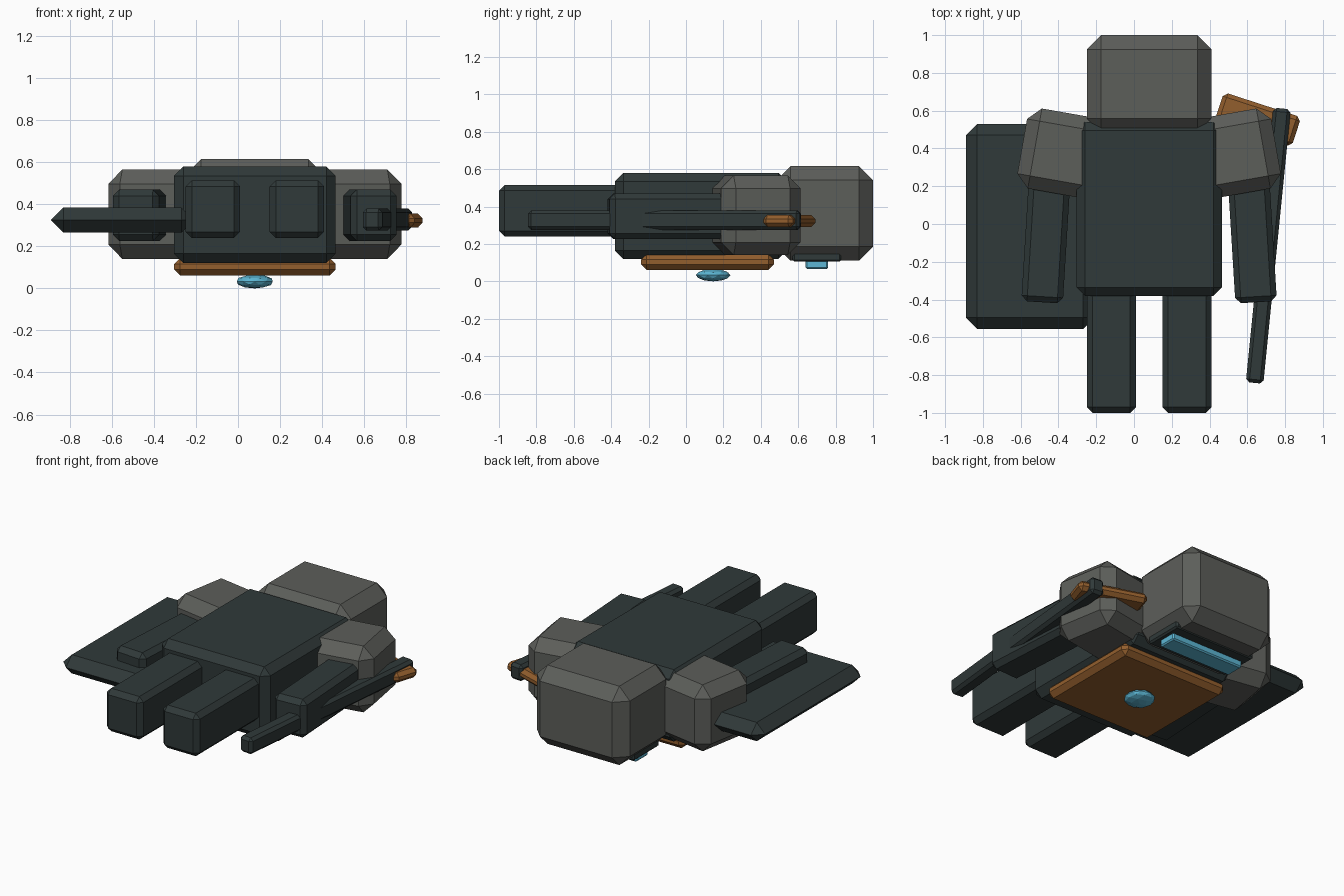
import bpy
import math

cube = bpy.data.objects.get("Cube")
if cube:
    bpy.data.objects.remove(cube, do_unlink=True)

MID = 0.08  # x of the body's own centre line


def material(name, rgb):
    m = bpy.data.materials.new(name)
    m.use_nodes = True
    m.diffuse_color = (*rgb, 1)
    m.node_tree.nodes["Principled BSDF"].inputs["Base Color"].default_value = (*rgb, 1)
    return m


DARK = material("dark slate", (0.029, 0.041, 0.041))
GREY = material("stone grey", (0.108, 0.112, 0.102))
BRONZE = material("bronze brown", (0.29, 0.112, 0.026))
BLUE = material("glowing blue", (0.107, 0.47, 0.66))


def block(name, mat, centre, size, bevel, turn=0):
    """A box with chamfered edges, turned about z."""
    bpy.ops.mesh.primitive_cube_add(size=1, location=centre)
    ob = bpy.context.object
    ob.name = name
    ob.scale = size
    bpy.ops.object.transform_apply(location=False, rotation=False, scale=True)
    ob.rotation_euler.z = math.radians(turn)
    mod = ob.modifiers.new("chamfer", "BEVEL")
    mod.width = bevel
    mod.segments = 1
    mod.limit_method = "ANGLE"
    ob.data.materials.append(mat)
    return ob


# Head and body
block("head", GREY, (MID, 0.742, 0.363), (0.66, 0.516, 0.505), 0.075)
block("torso", DARK, (MID, 0.08, 0.35), (0.77, 0.92, 0.46), 0.045)
block("face_slot", DARK, (MID, 0.70, 0.15), (0.58, 0.26, 0.09), 0.01)
block("eye_visor", BLUE, (MID, 0.70, 0.10), (0.52, 0.12, 0.07), 0.008)

# Chest plate and gem
block("chest_plate", BRONZE, (MID, 0.115, 0.103), (0.77, 0.71, 0.085), 0.03)
bpy.ops.mesh.primitive_ico_sphere_add(subdivisions=2, radius=1, location=(MID, 0.145, 0.033))
gem = bpy.context.object
gem.name = "chest_gem"
gem.scale = (0.09, 0.093, 0.033)
gem.data.materials.append(BLUE)

# Limbs on both sides
for side, s in (("left", 1), ("right", -1)):
    block(side + "_leg", DARK, (MID + s * 0.2, -0.65, 0.377), (0.26, 0.7, 0.275), 0.03)
    block(side + "_shoulder", GREY, (MID + s * 0.465, 0.375, 0.353),
          (0.42, 0.43, 0.425), 0.068, s * 10)
    block(side + "_forearm", DARK, (MID + s * 0.545, -0.06, 0.348),
          (0.22, 0.71, 0.245), 0.03, s * 3.5)

# Shield beside the right arm
block("shield", DARK, (-0.55, -0.013, 0.325), (0.68, 1.085, 0.12), 0.0595)

# Sword in the left hand
block("sword_blade", DARK, (0.711, -0.115, 0.327), (0.093, 1.46, 0.105), 0.018, -5.7)
block("sword_guard", BRONZE, (0.655, 0.553, 0.323), (0.43, 0.165, 0.065), 0.022, -18)
